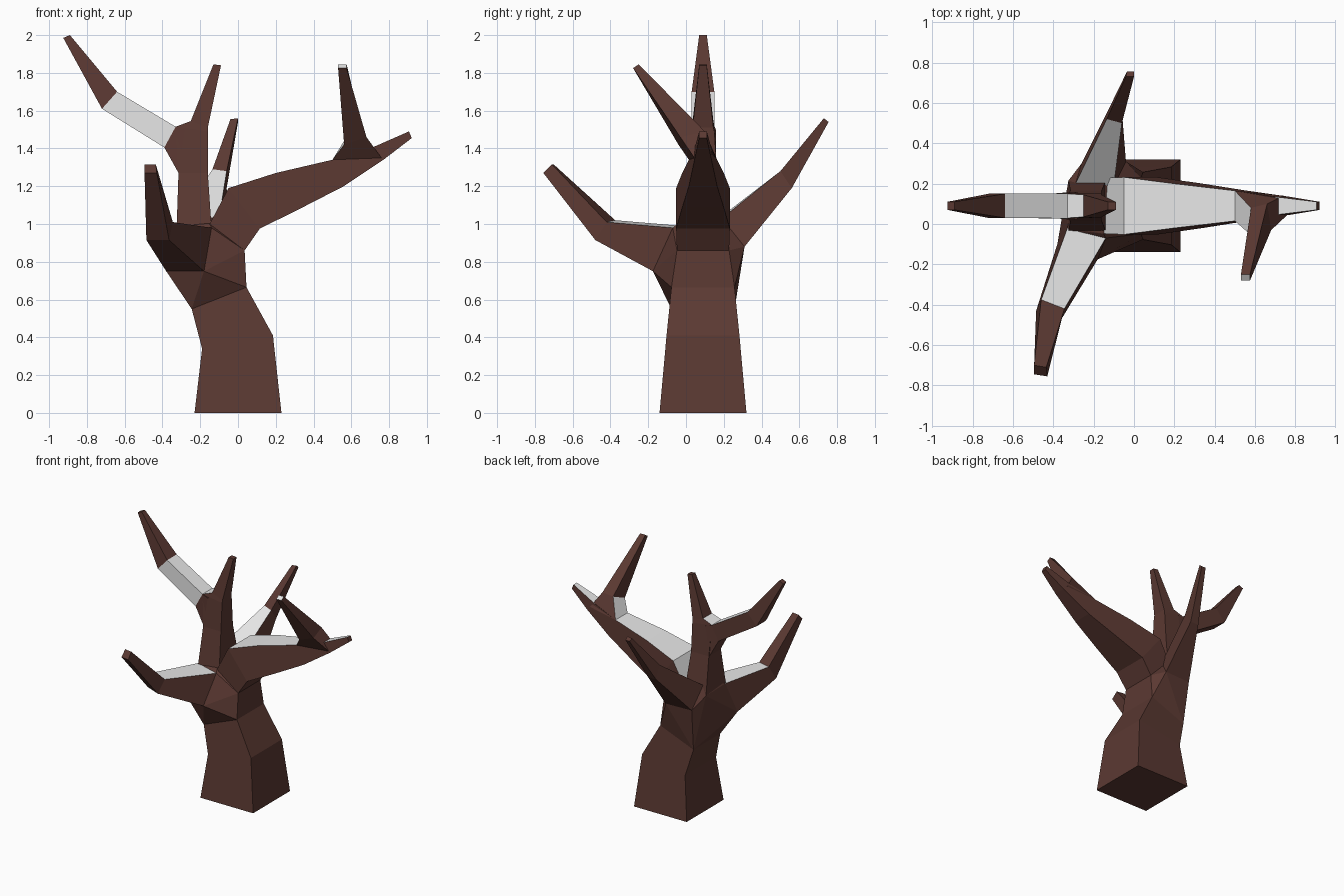
import bpy, bmesh

cube = bpy.data.objects.get("Cube")
if cube:
    bpy.data.objects.remove(cube, do_unlink=True)


def material(name, rgb):
    m = bpy.data.materials.new(name)
    m.use_nodes = True
    m.diffuse_color = (*rgb, 1)
    m.node_tree.nodes["Principled BSDF"].inputs["Base Color"].default_value = (*rgb, 1)
    return m


bark = material("bark brown", (0.105, 0.041, 0.032))
snow = material("snow white", (0.8, 0.8, 0.8))
AXIS_Y = 0.09
TOP, BACK, UNDER, FRONT = range(4)


def finish(name, bm):
    bmesh.ops.recalc_face_normals(bm, faces=bm.faces)
    mesh = bpy.data.meshes.new(name)
    bm.to_mesh(mesh)
    bm.free()
    mesh.materials.append(bark)
    mesh.materials.append(snow)
    obj = bpy.data.objects.new(name, mesh)
    bpy.context.collection.objects.link(obj)
    return obj


def ring(ax, az, bx, bz, half):
    """Square section of a limb that lies in the x-z plane: upper/left edge, then lower/right edge."""
    f, k = AXIS_Y - half, AXIS_Y + half
    return [(ax, f, az), (ax, k, az), (bx, k, bz), (bx, f, bz)]


def loft(name, rings, snowy=(), snowy_tip=False, base_cap=False):
    """Four-sided tube; snowy lists (segment, side) faces that carry snow."""
    bm = bmesh.new()
    rows = [[bm.verts.new(p) for p in r] for r in rings]
    for s, (lo, hi) in enumerate(zip(rows, rows[1:])):
        for i in range(4):
            j = (i + 1) % 4
            face = bm.faces.new((lo[i], lo[j], hi[j], hi[i]))
            face.material_index = int((s, i) in snowy)
    bm.faces.new(rows[-1]).material_index = int(snowy_tip)
    if base_cap:
        bm.faces.new(rows[0])
    return finish(name, bm)


# Trunk
trunk = [ring(-.23, 0, .23, 0, .23),
         ring(-.19, .34, .185, .41, .193),
         ring(-.245, .55, .045, .665, .167)]
loft("trunk", trunk, base_cap=True)

# Long limb reaching to +x
limb = [ring(-.15, 1.0, .035, .86, .138),
        ring(-.05, 1.19, .115, .975, .142),
        ring(.2, 1.27, .34, 1.087, .11),
        ring(.5, 1.34, .56, 1.2, .075),
        ring(.7, 1.40, .77, 1.34, .045),
        ring(.905, 1.49, .92, 1.455, .02)]
loft("long_limb", limb, [(0, TOP), (1, TOP), (2, TOP), (4, TOP)])

# Spur rising from the long limb
loft("limb_spur", [
    [(.5, .015, 1.34), (.5, .165, 1.34), (.74, .14, 1.37), (.76, .045, 1.35)],
    [(.562, -.04, 1.42), (.58, .08, 1.47), (.66, .1, 1.49), (.68, -.03, 1.46)],
    [(.53, -.28, 1.825), (.53, -.25, 1.845), (.575, -.25, 1.845), (.575, -.28, 1.825)],
], [(0, TOP)], snowy_tip=True)

# Upright limb
upright = [ring(-.325, .98, -.14, .98, .125),
           ring(-.315, 1.27, -.16, 1.27, .075),
           ring(-.33, 1.515, -.16, 1.49, .06),
           ring(-.25, 1.545, -.16, 1.51, .055),
           ring(-.13, 1.845, -.09, 1.84, .02)]
loft("upright_limb", upright, [(2, TOP)])

# High branch leaning to -x
loft("high_branch", [
    ring(-.28, 1.5, -.315, 1.27, .068),
    ring(-.33, 1.515, -.39, 1.405, .062),
    ring(-.64, 1.70, -.72, 1.61, .06),
    ring(-.89, 2.0, -.925, 1.985, .02),
], [(1, TOP), (1, FRONT)])

# Front branch
front = [
    [(-.33, -.02, .99), (-.14, -.07, .98), (-.18, -.175, .75), (-.38, -.1, .75)],
    [(-.46, -.375, 1.02), (-.345, -.42, 1.01), (-.365, -.48, .915), (-.485, -.43, .915)],
    [(-.495, -.7, 1.315), (-.435, -.71, 1.315), (-.43, -.755, 1.27), (-.495, -.745, 1.27)]]
loft("front_branch", front, [(0, TOP)])

# Back branch
back = [
    [(-.29, .2, 1.05), (-.1, .19, 1.03), (-.04, .31, .88), (-.26, .3, .88)],
    [(-.135, .52, 1.29), (-.06, .5, 1.28), (-.06, .56, 1.19), (-.13, .56, 1.19)],
    [(-.04, .73, 1.555), (0, .73, 1.56), (0, .755, 1.54), (-.035, .755, 1.54)]]
loft("back_branch", back, [(0, TOP)])

# Faceted crotch joining the trunk to every limb
bm = bmesh.new()
for p in trunk[-1] + limb[0] + upright[0] + front[0] + back[0]:
    bm.verts.new(p)
bmesh.ops.remove_doubles(bm, verts=bm.verts, dist=0.002)
hull = bmesh.ops.convex_hull(bm, input=bm.verts)
bmesh.ops.delete(bm, geom=hull["geom_interior"], context='VERTS')
finish("crotch", bm)
